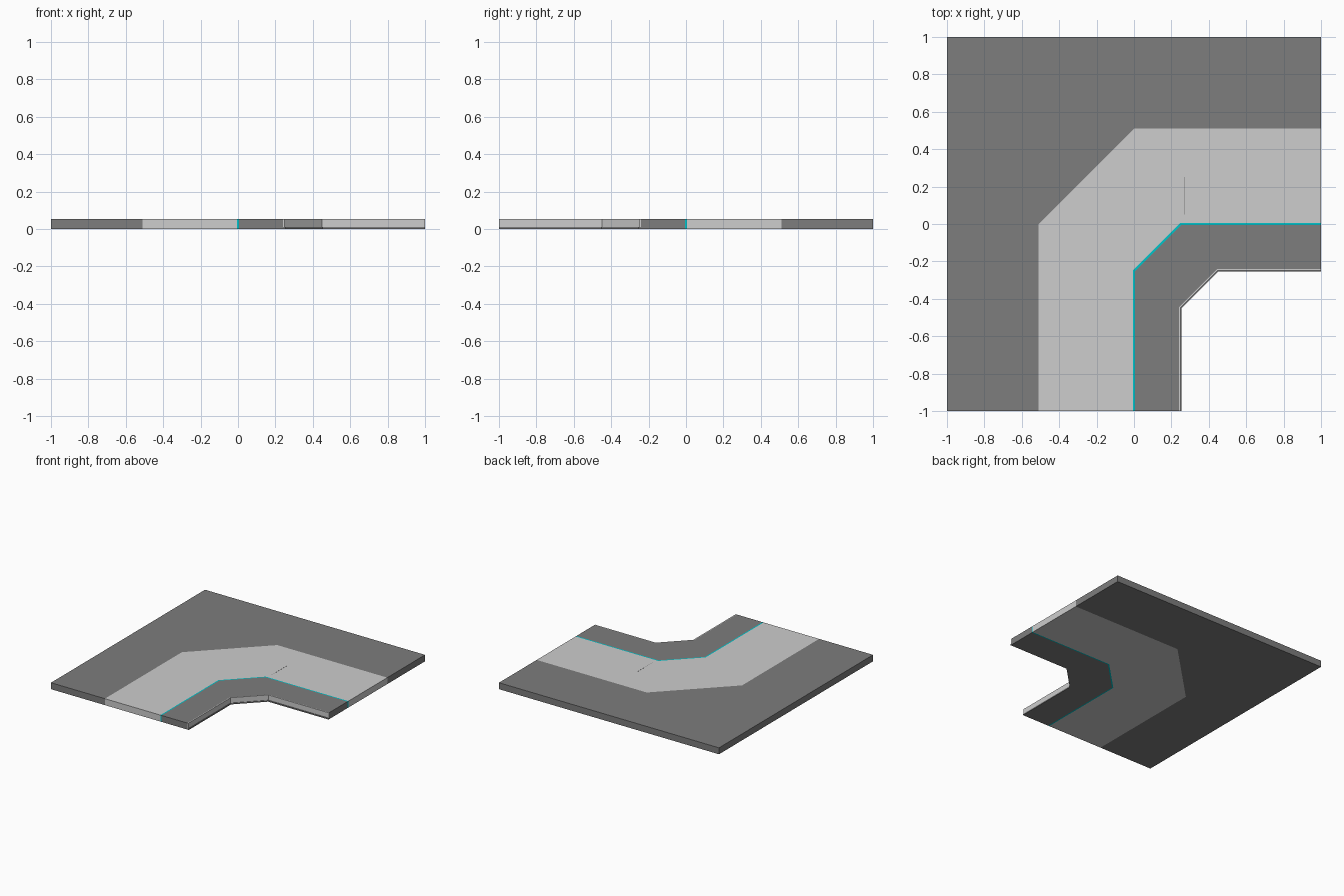
import bpy, bmesh

if "Cube" in bpy.data.objects:
    bpy.data.objects.remove(bpy.data.objects["Cube"])

def material(name, rgb):
    m = bpy.data.materials.new(name)
    m.diffuse_color = (*rgb, 1)
    m.use_nodes = True
    m.node_tree.nodes["Principled BSDF"].inputs["Base Color"].default_value = m.diffuse_color
    return m

dark = material("dark grey", (0.205, 0.205, 0.205))
light = material("light grey", (0.61, 0.61, 0.61))
cyan = material("cyan", (0.0, 0.56, 0.6))

H = 0.053  # slab thickness

def level(a, b):
    """Chamfered corner line running from the front edge to the right edge."""
    return [(a, -1), (a, -b), (b, -a), (1, -a)]

def prism(name, outline, z0, z1, mat):
    bm = bmesh.new()
    face = bm.faces.new([bm.verts.new((x, y, z0)) for x, y in outline])
    ext = bmesh.ops.extrude_face_region(bm, geom=[face], use_keep_orig=True)
    for v in ext["geom"]:
        if isinstance(v, bmesh.types.BMVert):
            v.co.z = z1
    bmesh.ops.recalc_face_normals(bm, faces=bm.faces)
    me = bpy.data.meshes.new(name)
    bm.to_mesh(me)
    bm.free()
    me.materials.append(mat)
    ob = bpy.data.objects.new(name, me)
    bpy.context.collection.objects.link(ob)
    return ob

def band(name, outer, inner, z0, z1, mat):
    return prism(name, level(*outer) + level(*inner)[::-1], z0, z1, mat)

# Outer ground, filling out to the square corner
prism("outer_ground", level(-0.51, 0) + [(1, 1), (-1, 1), (-1, -1)], 0, H, dark)

# Light path, cyan guide line and dark inner border
band("light_path", (-0.51, 0), (-0.005, 0.248), 0, H, light)
band("guide_line", (-0.005, 0.248), (0.005, 0.252), 0, H, cyan)
band("inner_border", (0.005, 0.252), (0.24, 0.446), 0, H, dark)

# Light facing strip on the inner edge, above a thin dark base lip
band("edge_strip", (0.24, 0.446), (0.248, 0.449), 0.01, H, light)
band("base_lip", (0.24, 0.446), (0.253, 0.451), 0, 0.01, dark)

# Hairline mark on the path
prism("path_mark", [(0.266, 0.05), (0.269, 0.05), (0.269, 0.25), (0.266, 0.25)],
      H - 0.002, H + 0.0005, dark)
